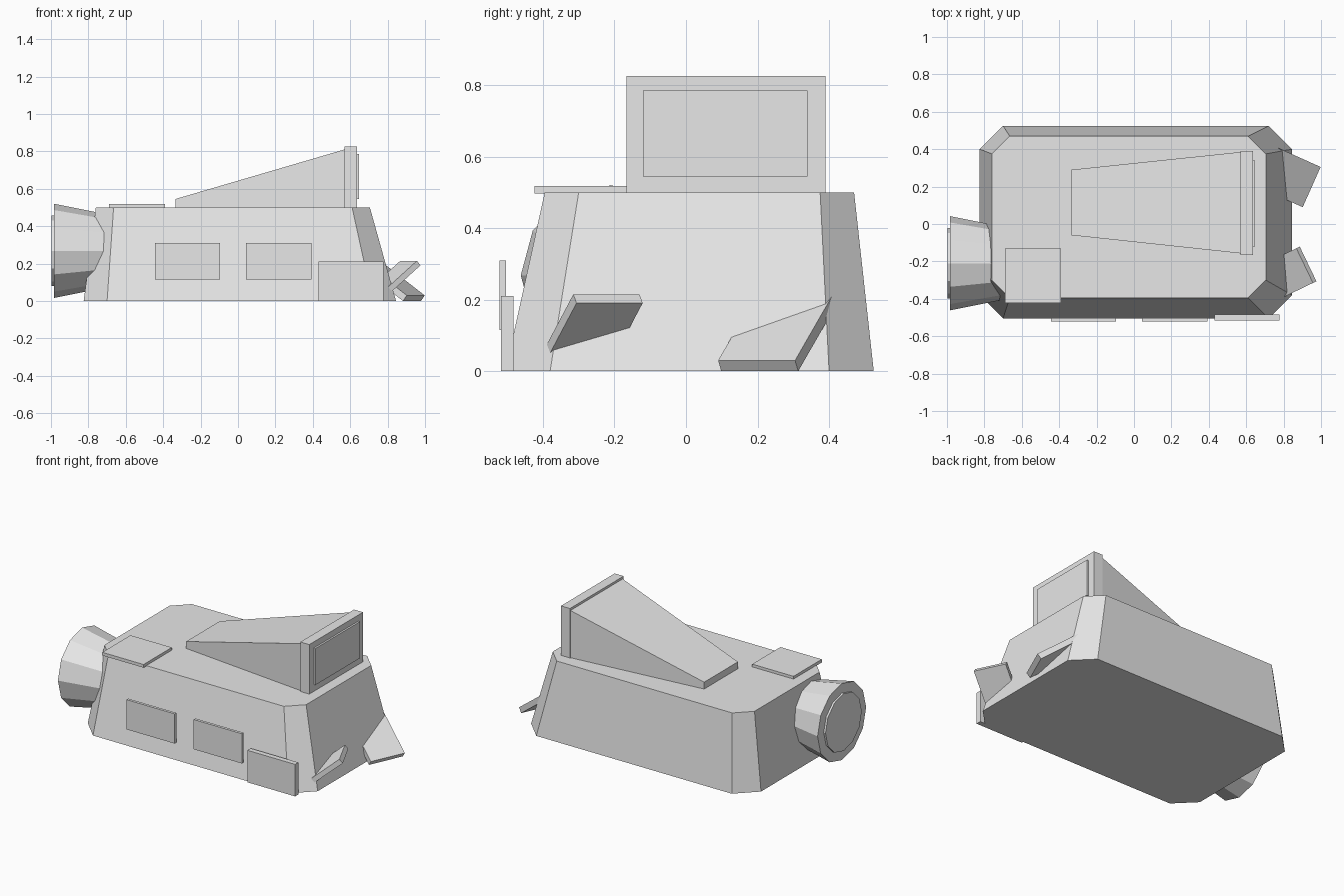
import bpy, bmesh, math
from mathutils import Vector

old = bpy.data.objects.get("Cube")
if old:
    bpy.data.objects.remove(old, do_unlink=True)

grey = bpy.data.materials.new("plain grey")
grey.use_nodes = True
grey.diffuse_color = (0.8, 0.8, 0.8, 1)
grey.node_tree.nodes["Principled BSDF"].inputs["Base Color"].default_value = (0.8, 0.8, 0.8, 1)


def loft(name, *loops):
    """Skin a closed solid through loops of equal point count."""
    bm = bmesh.new()
    rings = [[bm.verts.new(p) for p in loop] for loop in loops]
    n = len(rings[0])
    for a, b in zip(rings, rings[1:]):
        for i in range(n):
            j = (i + 1) % n
            bm.faces.new((a[i], a[j], b[j], b[i]))
    bm.faces.new(rings[0][::-1])
    bm.faces.new(rings[-1])
    bmesh.ops.recalc_face_normals(bm, faces=bm.faces)
    mesh = bpy.data.meshes.new(name)
    bm.to_mesh(mesh)
    bm.free()
    mesh.materials.append(grey)
    obj = bpy.data.objects.new(name, mesh)
    bpy.context.collection.objects.link(obj)
    return obj


def rect_x(x, y0, y1, z0, z1):
    return [(x, y0, z0), (x, y1, z0), (x, y1, z1), (x, y0, z1)]


def box(name, x0, x1, y0, y1, z0, z1):
    return loft(name, rect_x(x0, y0, y1, z0, z1), rect_x(x1, y0, y1, z0, z1))


def octagon(x0, x1, y0, y1, c, z):
    """Rectangle with cut corners."""
    return [(x0 + c, y0, z), (x1 - c, y0, z), (x1, y0 + c, z), (x1, y1 - c, z),
            (x1 - c, y1, z), (x0 + c, y1, z), (x0, y1 - c, z), (x0, y0 + c, z)]


def ring(x, r, sides=12):
    """Polygon facing along x, around the nozzle axis."""
    turn = 2 * math.pi / sides
    return [(x, -0.21 + r * math.cos(i * turn), 0.268 + r * math.sin(i * turn))
            for i in range(sides)]


def fin(name, p, q, inward, rise, length, thick):
    """Slanted slab: outer upper edge p-q, running inward into the hull."""
    p, q = Vector(p), Vector(q)
    flat = Vector(inward).normalized()
    run = flat * length + Vector((0, 0, rise * length))
    normal = (Vector((0, 0, 1)) - flat * rise).normalized()
    top = [p, q, q + run, p + run]
    return loft(name, top, [v - normal * thick for v in top])


# Tapered hull with cut corners
loft("hull", octagon(-0.825, 0.845, -0.505, 0.525, 0.125, 0),
     octagon(-0.76, 0.705, -0.395, 0.47, 0.095, 0.5))

# Sloping roof housing, end frame and screen
loft("roof_wedge", rect_x(-0.335, -0.06, 0.29, 0.49, 0.545),
     rect_x(0.57, -0.157, 0.385, 0.49, 0.81))
box("wedge_frame", 0.57, 0.635, -0.167, 0.39, 0.49, 0.825)
box("screen", 0.63, 0.647, -0.12, 0.34, 0.545, 0.785)

# Roof hatch and side panels
box("roof_hatch", -0.69, -0.39, -0.423, -0.13, 0.497, 0.518)
for i, x in enumerate((-0.445, 0.043)):
    box(f"side_panel_{i + 1}", x, x + 0.35, -0.521, -0.503, 0.115, 0.31)
box("low_side_panel", 0.43, 0.777, -0.517, -0.483, 0, 0.21)

# Flared nozzle at the end, with its inner disc
loft("nozzle", ring(-0.7, 0.195), ring(-0.985, 0.252))
loft("nozzle_disc", ring(-0.98, 0.188), ring(-0.998, 0.188))

# Slanted fins, one sloping down and one sloping up
fin("left_fin", (0.902, 0.09, 0.03), (0.998, 0.305, 0.03),
    (-0.215, 0.096, 0), 0.71, 0.26, 0.037)
fin("right_fin", (0.868, -0.13, 0.215), (0.957, -0.315, 0.215),
    (-0.185, -0.089, 0), -0.82, 0.2, 0.032)
